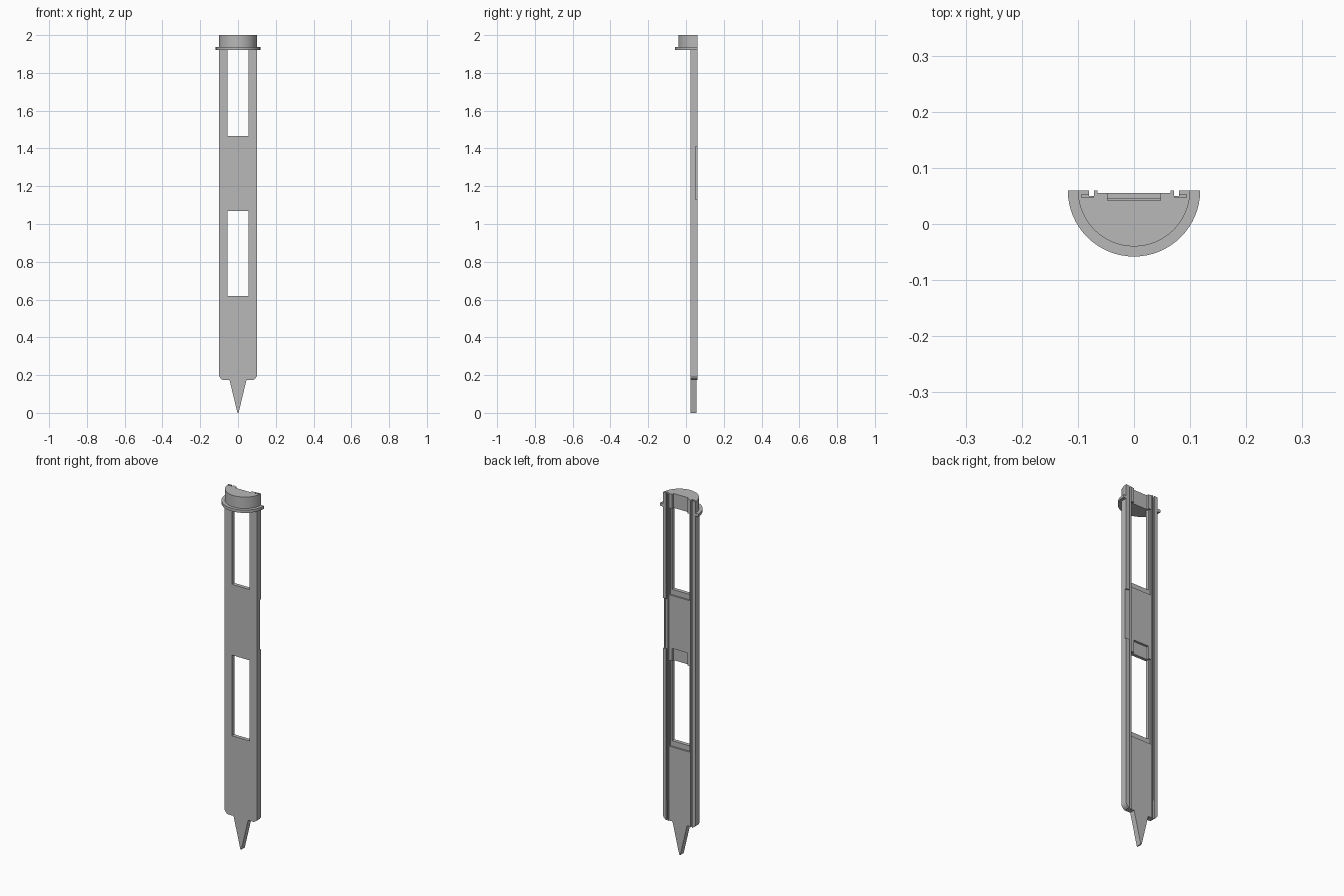
import bpy, bmesh, math

old = bpy.data.objects.get("Cube")
if old:
    bpy.data.objects.remove(old, do_unlink=True)

grey = bpy.data.materials.new("plain grey")
grey.use_nodes = True
tone = (0.48, 0.48, 0.48, 1)
grey.diffuse_color = tone
grey.node_tree.nodes["Principled BSDF"].inputs["Base Color"].default_value = tone

BACK = 0.06      # rear plane of the rails and cap
FRONT = 0.025    # front plane of the stake
PANEL = 0.055    # rear face of the centre panel
POCKET = 0.042   # floor of the clip pockets
PAST = 0.08      # cutters reach beyond the rear plane


def prism(name, points, direction):
    """Extrude a closed outline of 3D points along a direction."""
    bm = bmesh.new()
    face = bm.faces.new([bm.verts.new(p) for p in points])
    grown = bmesh.ops.extrude_face_region(bm, geom=[face])
    verts = [v for v in grown["geom"] if isinstance(v, bmesh.types.BMVert)]
    bmesh.ops.translate(bm, verts=verts, vec=direction)
    bmesh.ops.recalc_face_normals(bm, faces=bm.faces[:])
    mesh = bpy.data.meshes.new(name)
    bm.to_mesh(mesh)
    bm.free()
    mesh.materials.append(grey)
    obj = bpy.data.objects.new(name, mesh)
    bpy.context.collection.objects.link(obj)
    return obj


def box(name, x0, x1, y0, y1, z0, z1):
    return prism(name, [(x0, y0, z0), (x1, y0, z0), (x1, y1, z0), (x0, y1, z0)],
                 (0, 0, z1 - z0))


def half_disc(name, radius, z0, z1):
    steps = 32
    arc = [math.pi * (1 + i / steps) for i in range(steps + 1)]
    return prism(name, [(radius * math.cos(a), BACK + radius * math.sin(a), z0)
                        for a in arc], (0, 0, z1 - z0))


def cut(targets, *bounds):
    """Subtract a box from each target, then drop the cutter."""
    cutter = box("cutter", *bounds)
    cutter.hide_render = True
    for obj in targets:
        mod = obj.modifiers.new("cut", "BOOLEAN")
        mod.operation = "DIFFERENCE"
        mod.solver = "EXACT"
        mod.object = cutter
        bpy.context.view_layer.objects.active = obj
        bpy.ops.object.modifier_apply(modifier=mod.name)
    bpy.data.objects.remove(cutter, do_unlink=True)


# Stake body with rounded shoulders and a pointed tip
side = [(0.1, 1.925), (0.1, 0.195), (0.094, 0.184), (0.082, 0.175),
        (0.045, 0.175), (0.003, 0)]
outline = side + [(-x, z) for x, z in reversed(side)]
stake = prism("stake_body", [(x, FRONT, z) for x, z in outline],
              (0, BACK - FRONT, 0))

# Half-round cap and flange
flange = half_disc("cap_flange", 0.118, 1.92, 1.936)
cap = half_disc("cap", 0.1, 1.93, 2.0)
parts = [stake, flange, cap]

# Shallow channel between the rails
cut(parts, -0.065, 0.065, PANEL, PAST, -0.1, 2.1)

# Windows, the rebate below each, and the clip pocket above each
for low, high, pocket_top in [(0.62, 1.07, 1.14), (1.465, 1.92, 2.1)]:
    cut([stake], -0.064, 0.064, 0.046, PAST, low - 0.03, high)
    cut([stake], -0.055, 0.055, 0, PAST, low, high)
    cut(parts, -0.047, 0.047, POCKET, PAST, high - 0.01, pocket_top)

# Undercut slots along both rails
for sign in (-1, 1):
    mouth = sorted((sign * 0.071, sign * 0.08))
    slot = sorted((sign * 0.0725, sign * 0.094))
    cut(parts, *mouth, 0.05, PAST, -0.1, 2.1)
    cut(parts, *slot, 0.047, 0.053, 0.28, 2.1)

# Relieved stretch of the left rail
cut([stake], 0.079, 0.12, 0.05, PAST, 1.13, 1.41)

# Smooth the round cap, keep every edge sharp
for obj in (flange, cap):
    bpy.ops.object.select_all(action="DESELECT")
    obj.select_set(True)
    bpy.context.view_layer.objects.active = obj
    bpy.ops.object.shade_smooth_by_angle(angle=math.radians(30))
